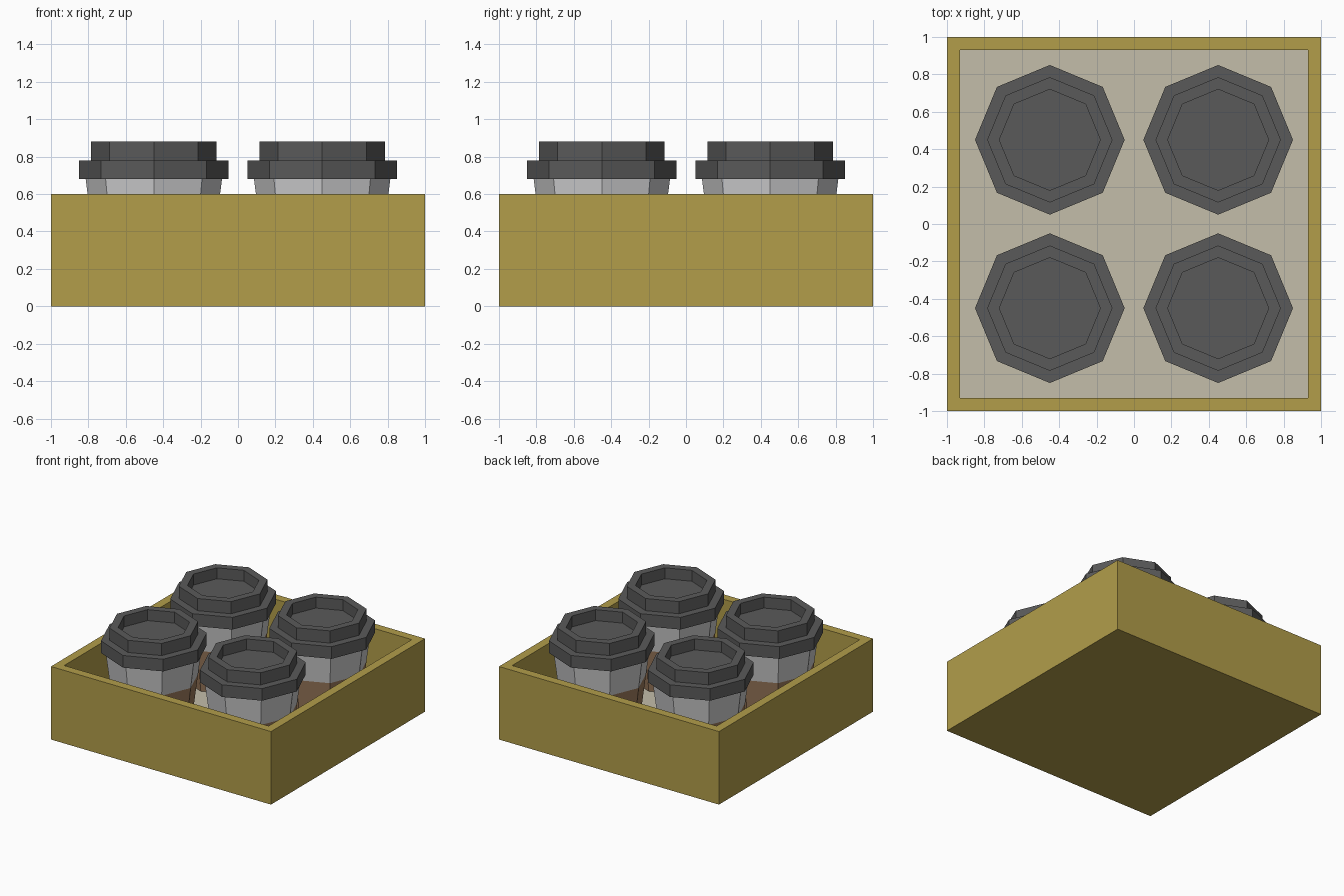
import bpy, bmesh, math

if "Cube" in bpy.data.objects:
    bpy.data.objects.remove(bpy.data.objects["Cube"])


def material(name, rgb):
    m = bpy.data.materials.new(name)
    lin = [((c / 255 + 0.055) / 1.055) ** 2.4 for c in rgb]
    m.diffuse_color = (*lin, 1)
    m.use_nodes = True
    m.node_tree.nodes["Principled BSDF"].inputs["Base Color"].default_value = m.diffuse_color
    return m


OCHRE = material("ochre_box", (178, 157, 74))
CREAM = material("cream_lining", (196, 190, 170))
WHITE = material("white_paper", (206, 206, 207))
BROWN = material("brown_sleeve", (158, 124, 93))
DARK = material("dark_lid", (90, 90, 90))


def finish(name, bm, mats):
    me = bpy.data.meshes.new(name)
    bm.to_mesh(me)
    bm.free()
    for m in mats:
        me.materials.append(m)
    ob = bpy.data.objects.new(name, me)
    bpy.context.collection.objects.link(ob)
    return ob


def lathe(name, profile, centre, mats, sides=8, rule=None):
    """Stack octagon rings along a (radius, z) profile and cap both ends."""
    bm = bmesh.new()
    rings = []
    for r, z in profile:
        rings.append([bm.verts.new((centre[0] + r * math.cos(math.tau * i / sides),
                                    centre[1] + r * math.sin(math.tau * i / sides), z))
                      for i in range(sides)])
    for a, b in zip(rings, rings[1:]):
        for i in range(sides):
            j = (i + 1) % sides
            bm.faces.new((a[i], a[j], b[j], b[i]))
    bm.faces.new(rings[0][::-1])
    bm.faces.new(rings[-1])
    if rule:
        for f in bm.faces:
            f.material_index = rule(f.calc_center_median().z)
    return finish(name, bm, mats)


# open box: top face inset to a rim, then pushed down for the lined cavity
bm = bmesh.new()
bmesh.ops.create_cube(bm, size=1)
for v in bm.verts:
    v.co = (v.co.x * 2, v.co.y * 2, (v.co.z + 0.5) * 0.6)
top = max(bm.faces, key=lambda f: f.calc_center_median().z)
bmesh.ops.inset_region(bm, faces=[top], thickness=0.1)
rim = set(bm.faces)
cavity = bmesh.ops.extrude_face_region(bm, geom=[top])["geom"]
for v in [g for g in cavity if isinstance(g, bmesh.types.BMVert)]:
    v.co.z = 0.1
if top.is_valid:
    bm.faces.remove(top)
for f in bm.faces:
    c = f.calc_center_median()
    inside = max(abs(c.x), abs(c.y)) < 0.91 and 0.05 < c.z < 0.59
    f.material_index = 1 if inside else 0
bmesh.ops.recalc_face_normals(bm, faces=bm.faces)
finish("box", bm, [OCHRE, CREAM])

# four lidded cups
cup_profile = [(0.29, 0.1), (0.335, 0.45), (0.365, 0.685)]
lid_profile = [(0.35, 0.68), (0.4, 0.68), (0.4, 0.78), (0.335, 0.78),
               (0.335, 0.88), (0.27, 0.88), (0.27, 0.79)]
n = 0
for x in (-0.45, 0.45):
    for y in (-0.45, 0.45):
        n += 1
        lathe(f"cup_{n}", cup_profile, (x, y), [WHITE, BROWN],
              rule=lambda z: 1 if 0.15 < z < 0.45 else 0)
        lathe(f"lid_{n}", lid_profile, (x, y), [DARK])
